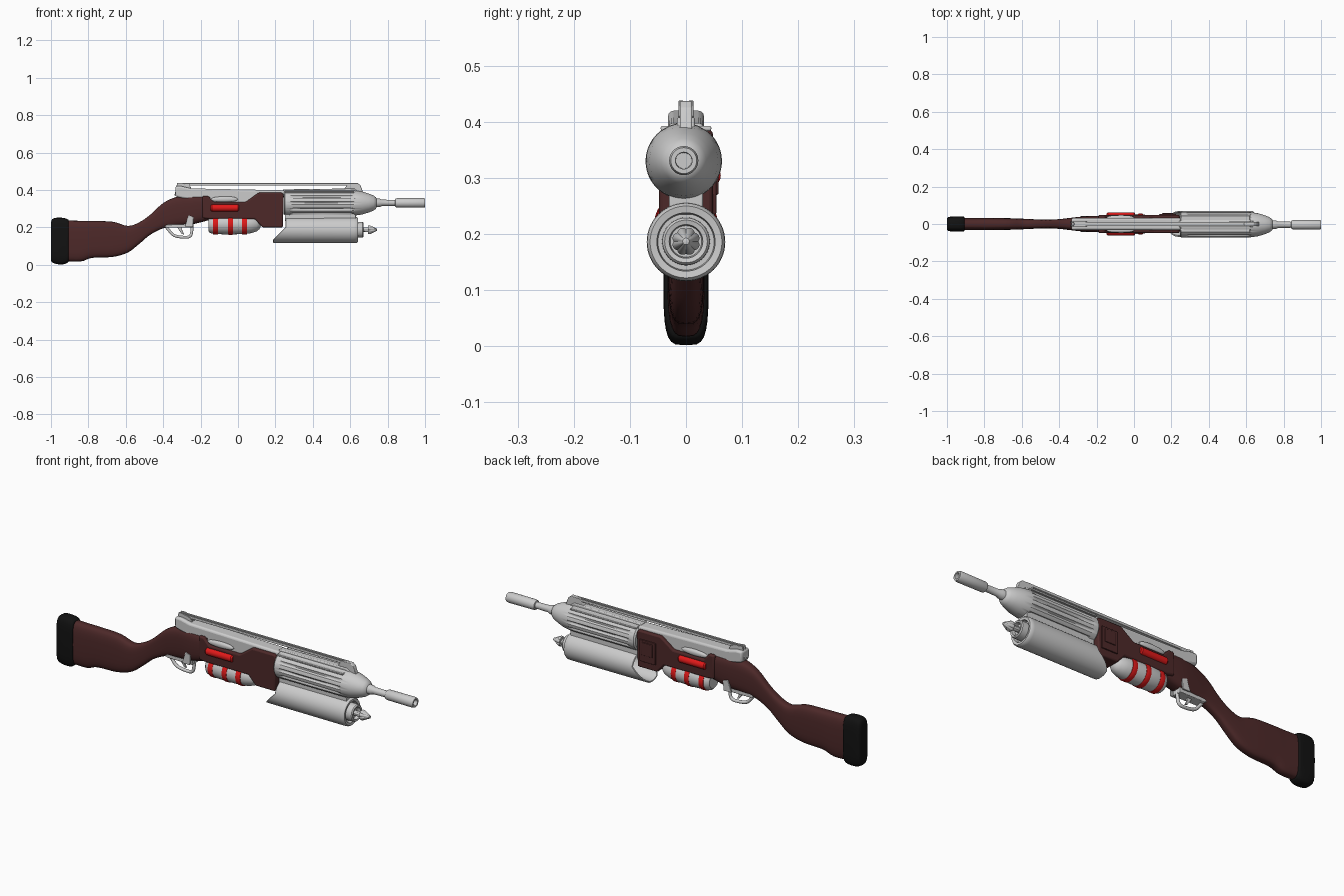
import bpy, bmesh, math
from mathutils import Vector


def material(name, rgb):
    m = bpy.data.materials.new(name)
    m.diffuse_color = (*rgb, 1)
    return m


WOOD = material("wood", (0.075, 0.022, 0.022))
BLACK = material("rubber", (0.006, 0.006, 0.006))
RED = material("red", (0.75, 0.01, 0.01))


def finish(bm, name, mat=None, bevel=0, angle=35):
    bmesh.ops.recalc_face_normals(bm, faces=bm.faces)
    me = bpy.data.meshes.new(name)
    bm.to_mesh(me)
    bm.free()
    ob = bpy.data.objects.new(name, me)
    bpy.context.collection.objects.link(ob)
    if mat:
        me.materials.append(mat)
    if bevel:
        b = ob.modifiers.new("bevel", 'BEVEL')
        b.width, b.segments, b.limit_method = bevel, 3, 'ANGLE'
    bpy.ops.object.select_all(action='DESELECT')
    ob.select_set(True)
    bpy.context.view_layer.objects.active = ob
    bpy.ops.object.shade_smooth_by_angle(angle=math.radians(angle))
    return ob


def skin(bm, rings, cap=True):
    """Join rings of equal length; single-vertex rings become poles."""
    for a, b in zip(rings, rings[1:]):
        n = max(len(a), len(b))
        for i in range(n):
            j = (i + 1) % n
            f = [a[i % len(a)], a[j % len(a)], b[j % len(b)], b[i % len(b)]]
            f = list(dict.fromkeys(f))
            if len(f) > 2:
                bm.faces.new(f)
    if cap:
        for r in (rings[0], rings[-1]):
            if len(r) > 2:
                bm.faces.new(r)


def lathe(name, profile, z, y=0, mat=None, n=40, warp=None):
    """Revolve (x, r) points round an axis along x; warp may change (x, r)."""
    bm = bmesh.new()
    rings = []
    for x, r in profile:
        ring = []
        for i in range(n if r > 0 else 1):
            t = 2 * math.pi * i / n
            px, pr = warp(x, r, t) if warp and r > 0 else (x, r)
            ring.append(bm.verts.new((px, y + pr * math.cos(t), z + pr * math.sin(t))))
        rings.append(ring)
    skin(bm, rings)
    return finish(bm, name, mat)


def slab(name, pts, half, y=0, mat=None, bevel=0.004):
    """Extrude an x-z outline sideways."""
    bm = bmesh.new()
    f = bm.faces.new([bm.verts.new((x, y - half, z)) for x, z in pts])
    g = bmesh.ops.extrude_face_region(bm, geom=[f])['geom']
    bmesh.ops.translate(bm, vec=(0, 2 * half, 0), verts=[v for v in g if isinstance(v, bmesh.types.BMVert)])
    return finish(bm, name, mat, bevel)


def box(name, x0, x1, y0, y1, z0, z1, mat=None, bevel=0.003):
    return slab(name, [(x0, z0), (x1, z0), (x1, z1), (x0, z1)], (y1 - y0) / 2, (y0 + y1) / 2, mat, bevel)


def loft(name, secs, mat, power=0.6, n=28):
    """Rounded sections (x, z_low, z_high, half_width), smoothed along x."""
    bm = bmesh.new()
    pts = [Vector(s) for s in secs]
    fine = []
    for i in range(len(pts) - 1):
        p0, p1, p2, p3 = pts[max(i - 1, 0)], pts[i], pts[i + 1], pts[min(i + 2, len(pts) - 1)]
        for k in range(4):
            t = k / 4
            fine.append(p1 + 0.5 * t * ((p2 - p0) + t * ((2 * p0 - 5 * p1 + 4 * p2 - p3)
                        + t * (3 * (p1 - p2) + p3 - p0))))
    fine.append(pts[-1])
    sp = lambda v: math.copysign(abs(v) ** power, v)
    rings = []
    for x, lo, hi, w in fine:
        rings.append([bm.verts.new((x, w * sp(math.cos(2 * math.pi * i / n)),
                     (lo + hi) / 2 + (hi - lo) / 2 * sp(math.sin(2 * math.pi * i / n)))) for i in range(n)])
    skin(bm, rings)
    return finish(bm, name, mat, angle=50)


# stock and butt pad
loft("stock", [(-0.93, 0.02, 0.237, 0.033), (-0.84, 0.018, 0.235, 0.033), (-0.78, 0.037, 0.234, 0.033),
               (-0.67, 0.042, 0.23, 0.031), (-0.59, 0.065, 0.208, 0.028), (-0.53, 0.11, 0.226, 0.025),
               (-0.47, 0.16, 0.267, 0.023), (-0.4, 0.195, 0.33, 0.026), (-0.33, 0.207, 0.362, 0.034),
               (-0.25, 0.215, 0.372, 0.042), (-0.15, 0.24, 0.37, 0.044)], WOOD)
loft("butt_pad", [(-1.0, 0.025, 0.225, 0.028), (-0.992, 0.012, 0.245, 0.037), (-0.965, 0.003, 0.252, 0.04),
                  (-0.93, 0.003, 0.25, 0.04), (-0.91, 0.012, 0.243, 0.039), (-0.905, 0.02, 0.235, 0.033)], BLACK, 0.5)

# wooden body with side panel
slab("body", [(-0.19, 0.25), (-0.15, 0.245), (0.09, 0.245), (0.13, 0.2), (0.24, 0.2), (0.245, 0.375),
              (0.235, 0.386), (0.11, 0.386), (0.04, 0.335), (-0.13, 0.335), (-0.16, 0.368), (-0.19, 0.368)],
     0.048, mat=WOOD, bevel=0.012)
box("side_panel", 0.135, 0.225, 0.04, 0.054, 0.235, 0.345, WOOD)
box("side_panel_latch", 0.15, 0.21, 0.04, 0.058, 0.27, 0.335, WOOD)

# metal receiver and ejection port covers
slab("receiver", [(-0.335, 0.365), (-0.15, 0.32), (0.1, 0.32), (0.25, 0.36), (0.25, 0.398),
                  (-0.25, 0.408), (-0.3, 0.42), (-0.335, 0.42)], 0.032, bevel=0.01)
for s in (-1, 1):
    loft("port_cover", [(-0.145, 0.348, 0.352, 0.003), (-0.125, 0.338, 0.361, 0.01), (-0.07, 0.335, 0.366, 0.013),
                        (-0.02, 0.339, 0.362, 0.01), (0.0, 0.348, 0.352, 0.003)], None, 0.9).location.y = s * 0.034

# sight rail with grooved top and end sights
box("rail_bar", -0.32, 0.62, -0.011, 0.011, 0.423, 0.431, None, 0.002)
for s in (-1, 1):
    box("rail_lip", -0.32, 0.62, s * 0.008 - 0.003, s * 0.008 + 0.003, 0.429, 0.436, None, 0.001)
    slab("rear_sight", [(-0.34, 0.37), (-0.29, 0.37), (-0.25, 0.41), (-0.26, 0.428), (-0.305, 0.438), (-0.325, 0.438)],
         0.004, s * 0.009, bevel=0.001)
    box("rail_shoulder", 0.25, 0.62, s * 0.026 - 0.019, s * 0.026 + 0.019, 0.384, 0.393, None, 0.003)
slab("front_sight", [(0.55, 0.385), (0.67, 0.385), (0.655, 0.425), (0.64, 0.437), (0.59, 0.434)], 0.011, bevel=0.003)
slab("rail_base", [(0.24, 0.385), (0.65, 0.385), (0.62, 0.408), (0.24, 0.403)], 0.016, bevel=0.004)


# fluted upper barrel casing
def flute(x, r, t):
    if 0.28 < x < 0.61:
        r -= 0.009 * max(0, math.cos(12 * t)) ** 0.7
    return x, r


lathe("barrel_casing", [(0.245, 0), (0.245, 0.06), (0.252, 0.067), (0.279, 0.068), (0.295, 0.068), (0.45, 0.068),
                        (0.6, 0.068), (0.625, 0.067), (0.665, 0.061), (0.7, 0.05), (0.725, 0.04), (0.738, 0.03),
                        (0.742, 0.02), (0.742, 0)], 0.33, -0.004, n=96, warp=flute)
lathe("barrel", [(0.73, 0), (0.73, 0.024), (0.76, 0.022), (0.77, 0.017), (0.84, 0.016), (0.842, 0.022), (0.85, 0.025),
                 (0.99, 0.026), (1.0, 0.023), (1.0, 0.015), (0.96, 0.014), (0.96, 0)], 0.331, -0.004, n=32)
box("barrel_bridge", 0.25, 0.63, -0.03, 0.03, 0.235, 0.28)


# lower tube with scooped rear end
def scoop(x, r, t):
    z = 0.186 + r * math.sin(t)
    k = min(1, max(0, (z - 0.135) / 0.065))
    return x + (0.065 * k if x < 0.25 else 0), r


lathe("lower_tube", [(0.34, 0), (0.34, 0.06), (0.19, 0.062), (0.188, 0.066), (0.191, 0.069), (0.62, 0.07), (0.635, 0.069),
                     (0.642, 0.064), (0.64, 0.052), (0.62, 0.05), (0.62, 0)], 0.186, n=56, warp=scoop)
lathe("lower_nozzle", [(0.6, 0), (0.6, 0.043), (0.665, 0.042), (0.67, 0.038), (0.668, 0.03), (0.65, 0.028), (0.65, 0.013),
                       (0.695, 0.013), (0.695, 0.024), (0.705, 0.025), (0.742, 0.006), (0.744, 0)], 0.187,
      warp=lambda x, r, t: (x, r - (0.003 * max(0, math.cos(8 * t)) if 0.69 < x < 0.71 else 0)))

# striped canister under the body
lathe("canister", [(-0.158, 0), (-0.158, 0.038), (-0.15, 0.047), (-0.13, 0.052), (-0.06, 0.055), (0.03, 0.053),
                   (0.07, 0.048), (0.1, 0.038), (0.115, 0.026), (0.122, 0.012), (0.123, 0)], 0.217)
for x, r in ((-0.12, 0.055), (-0.04, 0.057), (0.035, 0.055)):
    lathe("canister_band", [(x - 0.013, 0.045), (x - 0.013, r - 0.001), (x - 0.01, r), (x + 0.01, r),
                            (x + 0.013, r - 0.001), (x + 0.013, 0.045)], 0.217, mat=RED)

# red cells on both sides
for s in (-1, 1):
    lathe("red_cell", [(-0.146, 0), (-0.146, 0.014), (-0.14, 0.019), (0.0, 0.019), (0.006, 0.014), (0.006, 0)],
          0.304, s * 0.043, RED, 24)

# trigger guard, plate and trigger
cu = bpy.data.curves.new("trigger_guard", 'CURVE')
cu.dimensions, cu.bevel_depth, cu.bevel_resolution = '3D', 0.008, 3
sp = cu.splines.new('NURBS')
path = [(-0.395, 0.215), (-0.37, 0.185), (-0.345, 0.155), (-0.3, 0.147), (-0.255, 0.147), (-0.245, 0.18), (-0.245, 0.22)]
sp.points.add(len(path) - 1)
for p, (x, z) in zip(sp.points, path):
    p.co = (x, 0, z, 1)
sp.use_endpoint_u, sp.order_u = True, 3
bpy.context.collection.objects.link(bpy.data.objects.new("trigger_guard", cu))
slab("guard_plate", [(-0.395, 0.205), (-0.38, 0.198), (-0.24, 0.198), (-0.238, 0.25), (-0.27, 0.265), (-0.29, 0.218), (-0.38, 0.214)],
     0.042 * 0.6, bevel=0.003)
for s in (-1, 1):
    slab("guard_cheek", [(-0.285, 0.205), (-0.24, 0.205), (-0.238, 0.255), (-0.265, 0.265)], 0.004, s * 0.04, bevel=0.002)
slab("trigger", [(-0.325, 0.2), (-0.3, 0.2), (-0.297, 0.18), (-0.288, 0.162), (-0.3, 0.164), (-0.312, 0.18)], 0.005, bevel=0.002)
